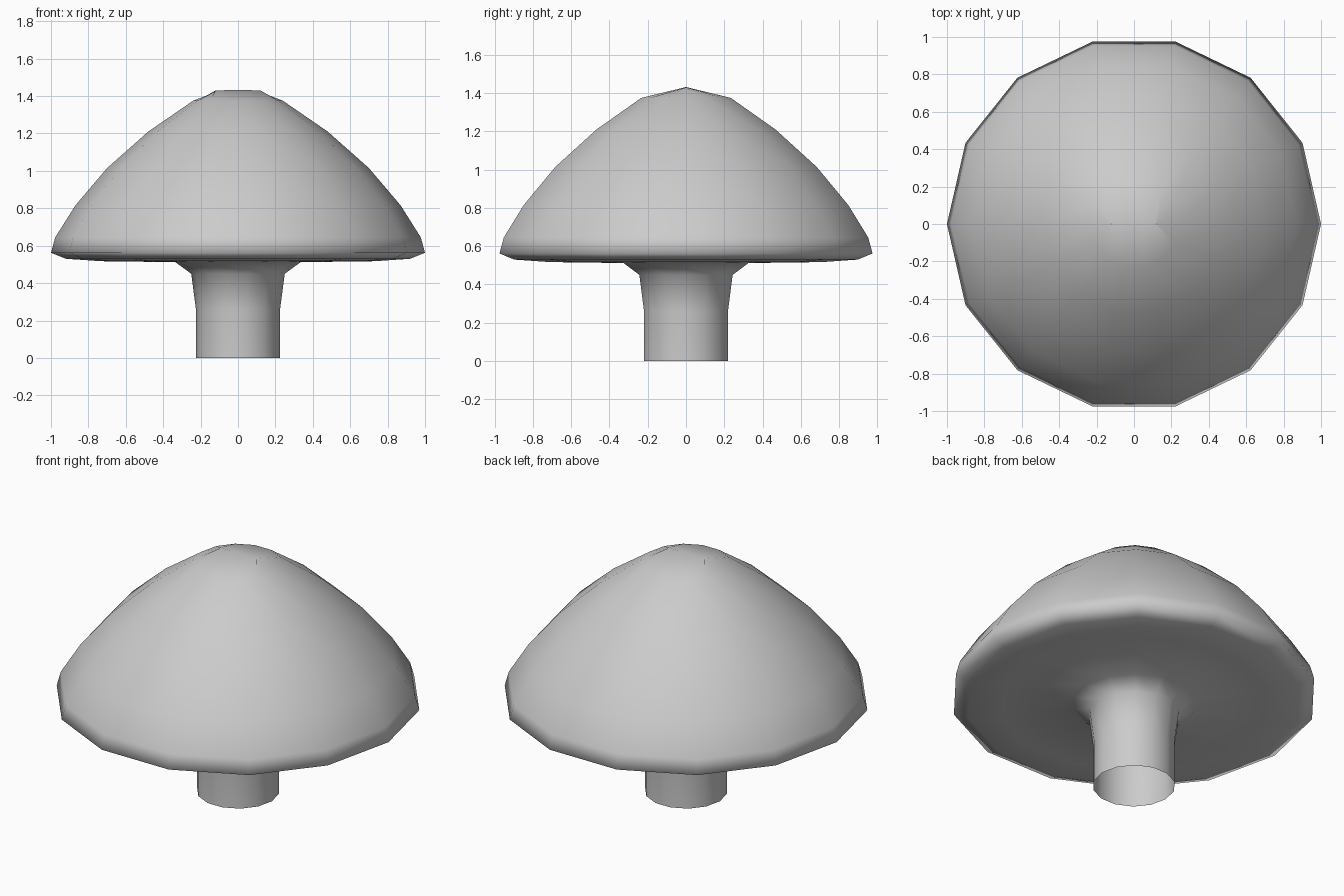
import bpy, bmesh, math

cube = bpy.data.objects.get("Cube")
if cube:
    bpy.data.objects.remove(cube, do_unlink=True)

SIDES = 14

# One flat colour
grey = bpy.data.materials.new("plain_grey")
grey.use_nodes = True
colour = (0.6, 0.6, 0.6, 1)
grey.diffuse_color = colour
grey.node_tree.nodes["Principled BSDF"].inputs["Base Color"].default_value = colour

# Outline from crown to foot: (radius, height)
profile = [(0.24, 1.375), (0.48, 1.21), (0.70, 1.015), (0.87, 0.815),
           (0.977, 0.645), (1.0, 0.562), (0.92, 0.53), (0.73, 0.517),
           (0.335, 0.512), (0.25, 0.45), (0.225, 0.26), (0.225, 0)]

bm = bmesh.new()
angles = [2 * math.pi * i / SIDES for i in range(SIDES)]

# Crown ridge: the innermost ring is flattened onto the x axis
rings = [[bm.verts.new((max(-0.12, min(0.12, 0.24 * math.cos(a))), 0,
                        1.422 + 0.01 * abs(math.sin(a)))) for a in angles]]

# Cap, gill side and open-ended stem as one revolved skin
for r, z in profile:
    rings.append([bm.verts.new((r * math.cos(a), r * math.sin(a), z)) for a in angles])
for upper, lower in zip(rings, rings[1:]):
    for i in range(SIDES):
        j = (i + 1) % SIDES
        bm.faces.new((upper[i], lower[i], lower[j], upper[j]))

bmesh.ops.remove_doubles(bm, verts=bm.verts[:], dist=0.003)
for face in bm.faces:
    face.smooth = True

mesh = bpy.data.meshes.new("mushroom")
bm.to_mesh(mesh)
bm.free()
mesh.materials.append(grey)
mushroom = bpy.data.objects.new("mushroom", mesh)
bpy.context.collection.objects.link(mushroom)
